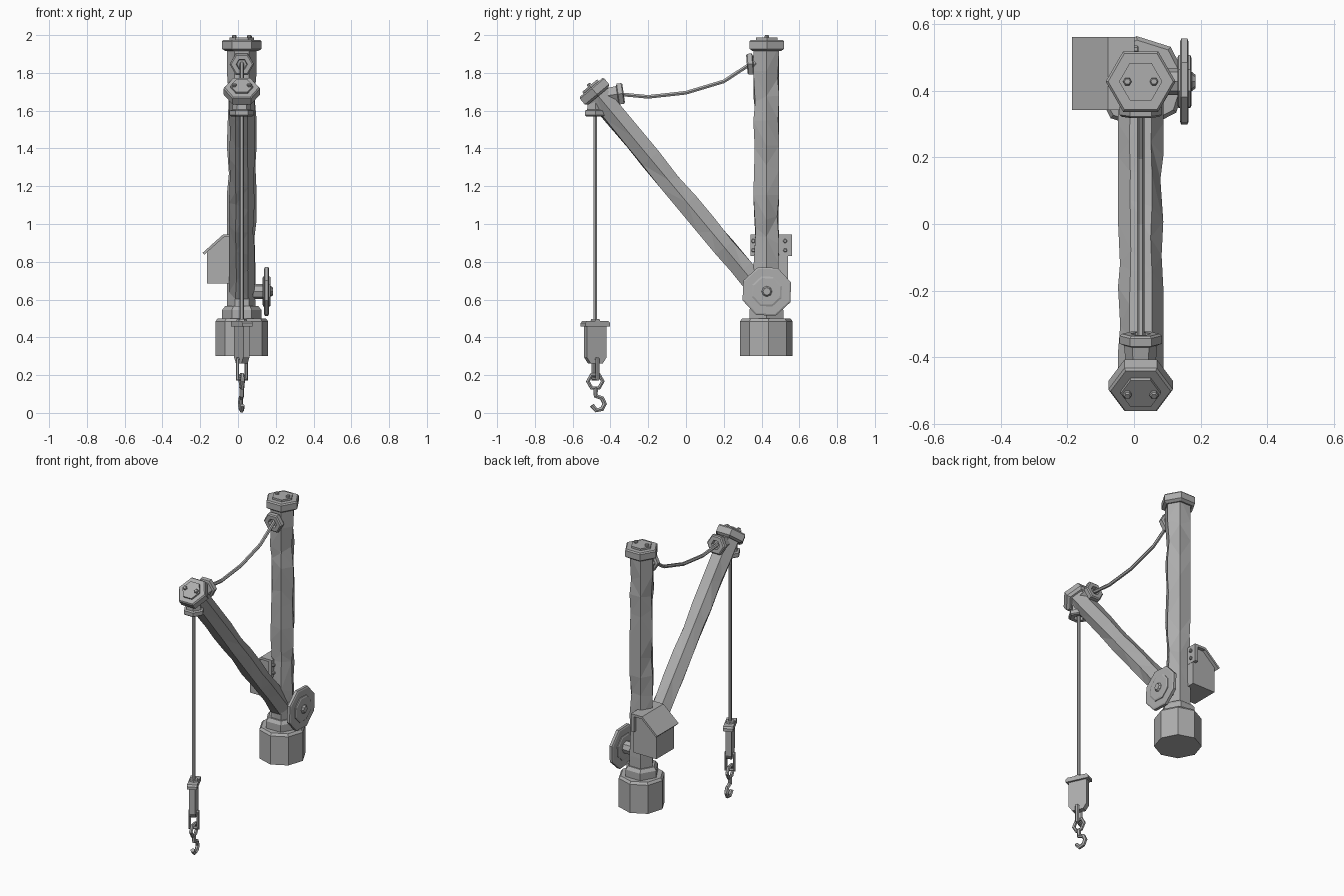
import bpy, bmesh, math, random
from mathutils import Vector

random.seed(4)
cube = bpy.data.objects.get("Cube")
if cube:
    bpy.data.objects.remove(cube, do_unlink=True)

grey = bpy.data.materials.new("weathered grey")
grey.use_nodes = True
grey.diffuse_color = (0.42, 0.42, 0.42, 1)
grey.node_tree.nodes["Principled BSDF"].inputs["Base Color"].default_value = (0.42, 0.42, 0.42, 1)

CX, MY, RY = 0.02, 0.425, -0.48      # centre plane, mast and rope positions
UP = Vector((0, 0, 1))
SIDE = Vector((1, 0, 0))


def add_mesh(name, bm):
    bmesh.ops.recalc_face_normals(bm, faces=bm.faces)
    mesh = bpy.data.meshes.new(name)
    bm.to_mesh(mesh)
    bm.free()
    mesh.materials.append(grey)
    obj = bpy.data.objects.new(name, mesh)
    bpy.context.collection.objects.link(obj)
    return obj


def loft(name, loc, axis, rings, sides=6, turn=0, chips=0):
    """Stack of polygon rings (distance, radius) along an axis."""
    axis = Vector(axis).normalized()
    u = Vector((0, 1, 0)) if abs(axis.x) > 0.9 else SIDE
    v = axis.cross(u)
    bm = bmesh.new()
    loops = []
    for k, (d, r) in enumerate(rings):
        loop = []
        for i in range(sides):
            a = math.radians(turn) + math.tau * i / sides
            inner = 0 < k < len(rings) - 1
            # worn corners are pulled inwards and slid along the beam
            worn = chips if inner and random.random() < 0.4 else 0
            rr = r * (1 - worn * random.uniform(0.3, 1))
            dd = d + worn * random.uniform(-0.3, 0.3)
            p = Vector(loc) + axis * dd + (u * math.cos(a) + v * math.sin(a)) * rr
            loop.append(bm.verts.new(p))
        loops.append(loop)
    for lo, hi in zip(loops, loops[1:]):
        for i in range(sides):
            j = (i + 1) % sides
            bm.faces.new((lo[i], lo[j], hi[j], hi[i]))
    bm.faces.new(loops[0])
    bm.faces.new(loops[-1])
    if chips:
        bmesh.ops.triangulate(bm, faces=bm.faces)
    return add_mesh(name, bm)


def beam(name, loc, axis, length, radius, levels=9):
    steps = [(length * k / levels, radius) for k in range(levels + 1)]
    return loft(name, loc, axis, steps, chips=0.16)


def extrude(name, profile, a, b, along, loc=(0, 0, 0), spin=0):
    """Extrude a 2D outline from a to b along x (outline y, z) or y (outline x, z)."""
    bm = bmesh.new()
    ends = []
    for d in (a, b):
        pts = [(d, p, q) if along == "x" else (p, d, q) for p, q in profile]
        ends.append([bm.verts.new(p) for p in pts])
    n = len(profile)
    for i in range(n):
        j = (i + 1) % n
        bm.faces.new((ends[0][i], ends[0][j], ends[1][j], ends[1][i]))
    for end in ends:
        bm.faces.new(end)
    obj = add_mesh(name, bm)
    obj.location = loc
    obj.rotation_euler.z = math.radians(spin)
    return obj


def rect(a0, a1, b0, b1):
    return [(a0, b0), (a1, b0), (a1, b1), (a0, b1)]


def tube(name, points, radius, loc=(0, 0, 0), spin=0, cyclic=False):
    """Six-sided bar through (y, z) points."""
    curve = bpy.data.curves.new(name, "CURVE")
    curve.dimensions = "3D"
    curve.bevel_depth = radius
    curve.bevel_resolution = 1
    curve.use_fill_caps = True
    line = curve.splines.new("POLY")
    line.points.add(len(points) - 1)
    for pt, (y, z) in zip(line.points, points):
        pt.co = (0, y, z, 1)
    line.use_cyclic_u = cyclic
    line.use_smooth = False
    curve.materials.append(grey)
    temp = bpy.data.objects.new(name + "_path", curve)
    bpy.context.collection.objects.link(temp)
    graph = bpy.context.evaluated_depsgraph_get()
    mesh = bpy.data.meshes.new_from_object(temp.evaluated_get(graph))
    bpy.data.objects.remove(temp, do_unlink=True)
    obj = bpy.data.objects.new(name, mesh)
    bpy.context.collection.objects.link(obj)
    obj.location = loc
    obj.rotation_euler.z = math.radians(spin)
    return obj


def bolt(name, loc, axis, r=0.013):
    loft(name, loc, axis, [(-0.01, r), (0.008, r), (0.012, r * 0.7)])


def end_cap(name, loc, axis, r):
    """Hexagonal cap with chamfers, a raised plate and two bolts."""
    axis = Vector(axis).normalized()
    loft(name, loc, axis, [(-0.03, r * .82), (-0.018, r), (0.022, r), (0.03, r * .93)])
    loft(name + "_plate", loc, axis, [(0.02, r * .62), (0.042, r * .62)])
    for tag, s in (("right", -1), ("left", 1)):
        spot = Vector(loc) + axis * 0.043 + SIDE * s * 0.04
        bolt(f"{name}_{tag}_bolt", spot, axis)


def socket(name, loc, axis):
    """Flared cable socket whose mouth is at loc."""
    loft(name, loc, axis, [(-0.09, .045), (-0.035, .05), (-0.03, .064), (-0.006, .064),
                           (0, .056), (0, .03), (-0.02, .026)])


# Base and mast
loft("base", (CX, MY, 0.3), UP, [(0, .14), (.185, .14), (.2, .128)], 8, 5)
loft("mast_collar", (CX, MY, 0.49), UP, [(0, .104), (.055, .104), (.075, .088)])
beam("mast", (CX, MY, 0.5), UP, 1.44, 0.079, 11)
end_cap("mast_cap", (CX, MY + 0.003, 1.945), UP, 0.105)

# Boom
foot, head = Vector((CX, 0.40, 0.64)), Vector((CX, -0.483, 1.70))
lean = (head - foot).normalized()
beam("boom", foot, lean, (head - foot).length, 0.068)
end_cap("boom_cap", head, lean, 0.097)

# Stay cable and its sockets
socket("boom_socket", (CX, -0.33, 1.692), (0, 0.97, 0.14))
socket("mast_socket", (CX, 0.322, 1.845), (0, -1, -0.08))
tube("stay_cable", [(-.36, 1.688), (-.2, 1.673), (0, 1.695), (.2, 1.755), (.36, 1.86)],
     0.011, (CX, 0, 0))

# Hoist rope
socket("rope_socket", (CX, RY, 1.57), -UP)
loft("hoist_rope", (CX, RY, 0.47), UP, [(0, .011), (1.14, .011)])

# Hook block, turned about the rope
TURN = 25
hang = (CX, RY, 0)
extrude("hook_block", [(-.058, .47), (-.058, .295), (-.035, .262), (.035, .262),
                       (.058, .295), (.058, .47)], -.018, .018, "x", hang, TURN)
extrude("block_lid", [(-.072, .458), (.072, .458), (.072, .476), (.062, .486),
                      (-.062, .486), (-.072, .476)], -.03, .03, "x", hang, TURN)
loft("rope_clamp", (CX, RY, 0.48), UP, [(0, .03), (.016, .026)])
tube("block_link", [(-.025, .285), (.025, .285), (.025, .18), (-.025, .18)],
     0.012, hang, TURN + 90, True)
ring = [(.04 * math.cos(math.tau * i / 6), .167 + .04 * math.sin(math.tau * i / 6))
        for i in range(6)]
tube("hook_ring", ring, 0.011, hang, 8, True)
tube("hook", [(.002, .135), (.002, .09), (.036, .078), (.05, .048), (.035, .02),
              (.005, .014), (-.018, .04)], 0.013, hang, 8)

# Hand wheel and axle
WZ = 0.643
hub = (0, MY + 0.003, WZ)
loft("wheel_axle", hub, SIDE, [(.02, .028), (.175, .028), (.185, .02)], 8)
loft("wheel_rim", hub, SIDE, [(.138, .128), (.142, .137), (.16, .137), (.164, .128)], 8, 20)
loft("wheel_disc", hub, SIDE, [(.13, .075), (.134, .085), (.169, .085), (.173, .075)], 8, 20)
loft("wheel_boss", hub, SIDE, [(.08, .04), (.13, .04)], 8)

# Machinery box with lean-to roof
extrude("box_body", [(-.165, .685), (0, .685), (0, .93), (-.08, .93), (-.165, .855)],
        .36, .54, "y")
extrude("box_roof", [(-.187, .848), (-.178, .838), (-.075, .93), (0, .93), (0, .945),
                     (-.078, .945)], .342, .562, "y")
extrude("box_strap", rect(.342, .562, .83, .945), -.02, .002, "x")
for n, y in enumerate((.356, .525)):
    for m, z in enumerate((.86, .91)):
        bolt(f"strap_bolt_{n}_{m}", (0.002, y, z), SIDE, 0.011)
